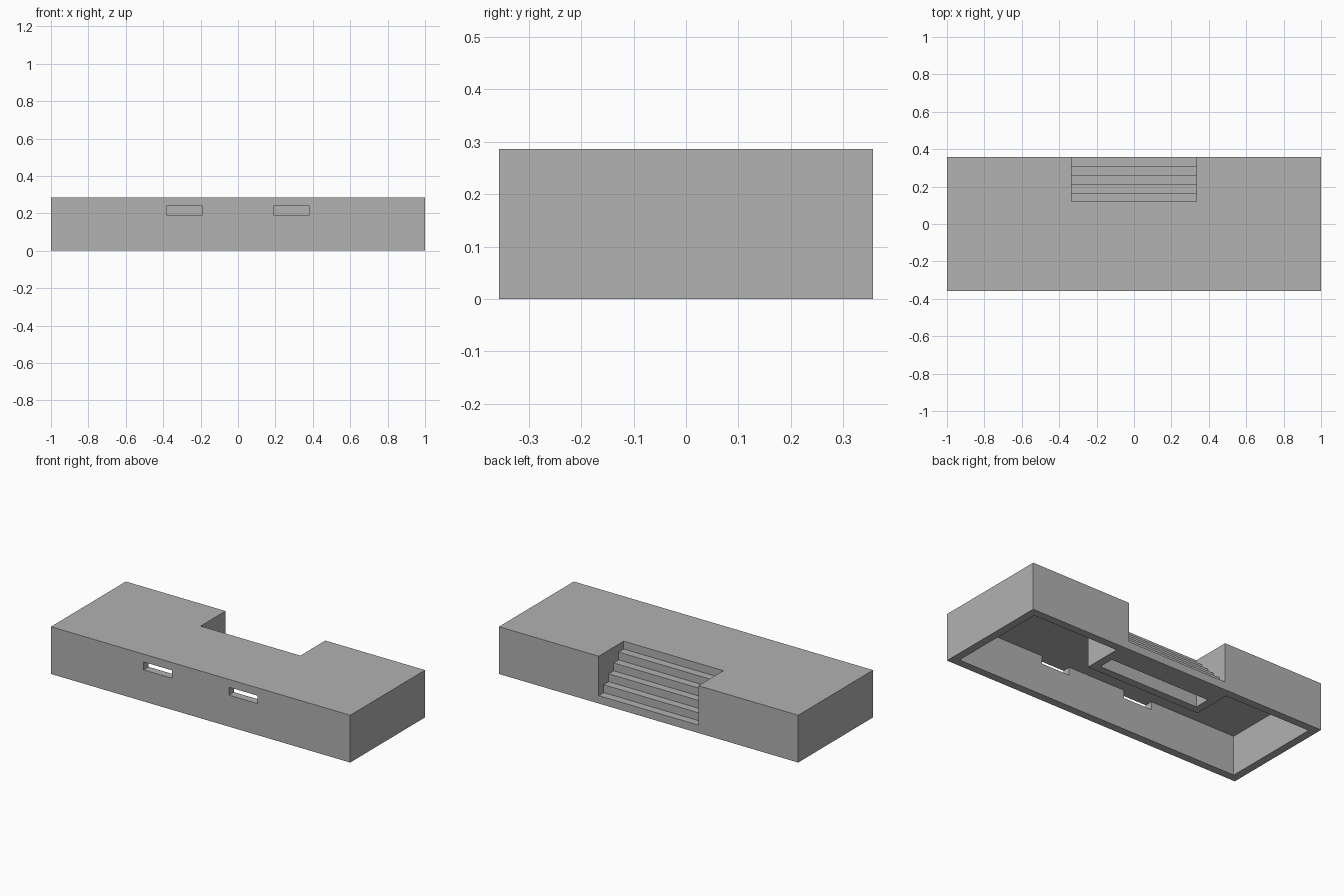
import bpy
import bmesh
from mathutils import Vector

U = 2 / 42                       # one module: wall thickness, step rise, step depth
HALF_X, HALF_Y, HEIGHT = 21, 7.5, 6
STAIR_X, STEPS = 7, 5
STAIR_Y = HALF_Y - STEPS         # inner end of the stair recess

cube = bpy.data.objects.get("Cube")
if cube:
    bpy.data.objects.remove(cube, do_unlink=True)

grey = bpy.data.materials.new("plain grey")
grey.use_nodes = True
colour = (0.445, 0.445, 0.445, 1)
grey.diffuse_color = colour
grey.node_tree.nodes["Principled BSDF"].inputs["Base Color"].default_value = colour


def prism(name, outline, place, start, end):
    """Extrude a 2D outline between two depths; place maps (a, b, depth) to xyz."""
    bm = bmesh.new()
    face = bm.faces.new([bm.verts.new(Vector(place(a, b, start)) * U) for a, b in outline])
    shift = (Vector(place(0, 0, end)) - Vector(place(0, 0, start))) * U
    new = bmesh.ops.extrude_face_region(bm, geom=[face])["geom"]
    bmesh.ops.translate(bm, vec=shift, verts=[v for v in new if isinstance(v, bmesh.types.BMVert)])
    bmesh.ops.recalc_face_normals(bm, faces=bm.faces)
    mesh = bpy.data.meshes.new(name)
    bm.to_mesh(mesh)
    bm.free()
    mesh.materials.append(grey)
    obj = bpy.data.objects.new(name, mesh)
    bpy.context.collection.objects.link(obj)
    return obj


def plan(a, b, depth):
    return a, b, depth


def side(a, b, depth):
    return depth, a, b


def rect(x0, x1, y0, y1):
    return [(x0, y0), (x1, y0), (x1, y1), (x0, y1)]


def cut(body, cutter):
    cutter.hide_render = True
    mod = body.modifiers.new("cut", 'BOOLEAN')
    mod.operation, mod.solver, mod.object = 'DIFFERENCE', 'EXACT', cutter
    bpy.context.view_layer.objects.active = body
    bpy.ops.object.modifier_apply(modifier=mod.name)
    bpy.data.objects.remove(cutter, do_unlink=True)


# Outer block
body = prism("platform_body", rect(-HALF_X, HALF_X, -HALF_Y, HALF_Y), plan, 0, HEIGHT)

# Hollow underside, U-shaped around the stair housing
half = [(STAIR_X + 1, STAIR_Y - 1), (STAIR_X + 1, HALF_Y - 1),
        (HALF_X - 1, HALF_Y - 1), (HALF_X - 1, 1 - HALF_Y)]
hollow = half + [(-x, y) for x, y in reversed(half)]
cut(body, prism("hollow_cutter", hollow, plan, -1, HEIGHT - 1))

# Stair recess, open to the top and back
steps = [(HALF_Y + 1, HEIGHT + 1), (HALF_Y + 1, 1)]
for i in range(STEPS):
    steps += [(HALF_Y - i - 1, i + 1), (HALF_Y - i - 1, i + 2)]
steps[-1] = (STAIR_Y, HEIGHT + 1)
cut(body, prism("stair_cutter", steps, side, -STAIR_X, STAIR_X))

# Stepped cavity beneath the treads
under = [(STAIR_Y, -1), (STAIR_Y + 2, -1), (STAIR_Y + 2, 1),
         (STAIR_Y + 1, 1), (STAIR_Y + 1, 2), (STAIR_Y, 2)]
cut(body, prism("under_stair_cutter", under, side, -STAIR_X, STAIR_X))

# Front slots
for s in (-1, 1):
    slot = rect(s * 6 - 2, s * 6 + 2, -HALF_Y - 1, 1.5 - HALF_Y)
    cut(body, prism("slot_cutter", slot, plan, HEIGHT - 2, HEIGHT - 1))
